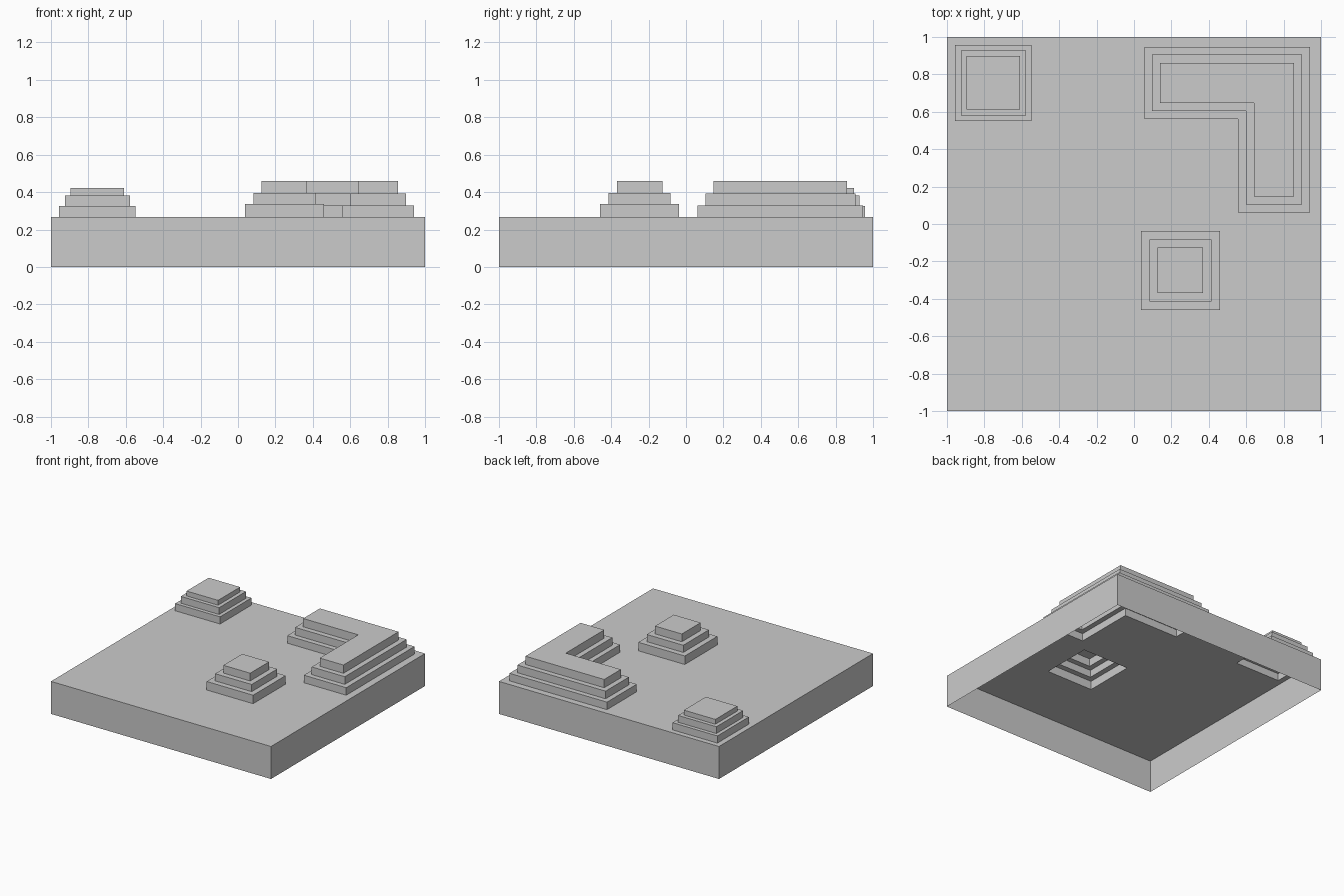
import bpy
import bmesh

if "Cube" in bpy.data.objects:
    bpy.data.objects.remove(bpy.data.objects["Cube"])

BASE_Z = 0.267


def square(cx, cy, half):
    return [(cx - half, cy - half), (cx + half, cy - half),
            (cx + half, cy + half), (cx - half, cy + half)]


def l_shape(d):
    x0, x1, xc = 0.055 + d, 0.941 - d, 0.556 + d
    y0, y1, yc = 0.061 + d, 0.947 - d, 0.561 + d
    return [(x0, yc), (xc, yc), (xc, y0), (x1, y0), (x1, y1), (x0, y1)]


def ring(bm, outline, z):
    return [bm.verts.new((x, y, z)) for x, y in outline]


def bridge(bm, a, b):
    n = len(a)
    for i in range(n):
        j = (i + 1) % n
        bm.faces.new((a[i], a[j], b[j], b[i]))


def finish(bm, name):
    mesh = bpy.data.meshes.new(name)
    bm.to_mesh(mesh)
    bm.free()
    bpy.context.collection.objects.link(bpy.data.objects.new(name, mesh))


def terrace(name, outlines, heights):
    # Hollow stepped mound: alternating risers and ledges, capped on top
    bm = bmesh.new()
    z, prev = BASE_Z, None
    for outline, top in zip(outlines, heights):
        low, high = ring(bm, outline, z), ring(bm, outline, top)
        if prev:
            bridge(bm, prev, low)
        bridge(bm, low, high)
        z, prev = top, high
    bm.faces.new(prev)
    finish(bm, name)


mounds = {
    "corner_mound": ([square(-0.752, 0.754, h) for h in (0.204, 0.174, 0.143)],
                     (0.326, 0.382, 0.422)),
    "middle_mound": ([square(0.248, -0.248, h) for h in (0.211, 0.166, 0.122)],
                     (0.337, 0.396, 0.46)),
    "l_shaped_mound": ([l_shape(d) for d in (0, 0.042, 0.085)],
                       (0.329, 0.392, 0.46)),
}
for name, (outlines, heights) in mounds.items():
    terrace(name, outlines, heights)

# Base side walls, open underneath
bm = bmesh.new()
border = square(0, 0, 1)
bridge(bm, ring(bm, border, 0), ring(bm, border, BASE_Z))
finish(bm, "base_walls")

# Base top sheet, with an opening below each mound
bm = bmesh.new()
edges = []
for outline in [border] + [m[0][0] for m in mounds.values()]:
    vs = ring(bm, outline, BASE_Z)
    edges += [bm.edges.new((vs[i - 1], vs[i])) for i in range(len(vs))]
bmesh.ops.triangle_fill(bm, edges=edges, use_beauty=True, normal=(0, 0, 1))
for f in bm.faces:
    f.normal_update()
    if f.normal.z < 0:
        f.normal_flip()
finish(bm, "base_top")
